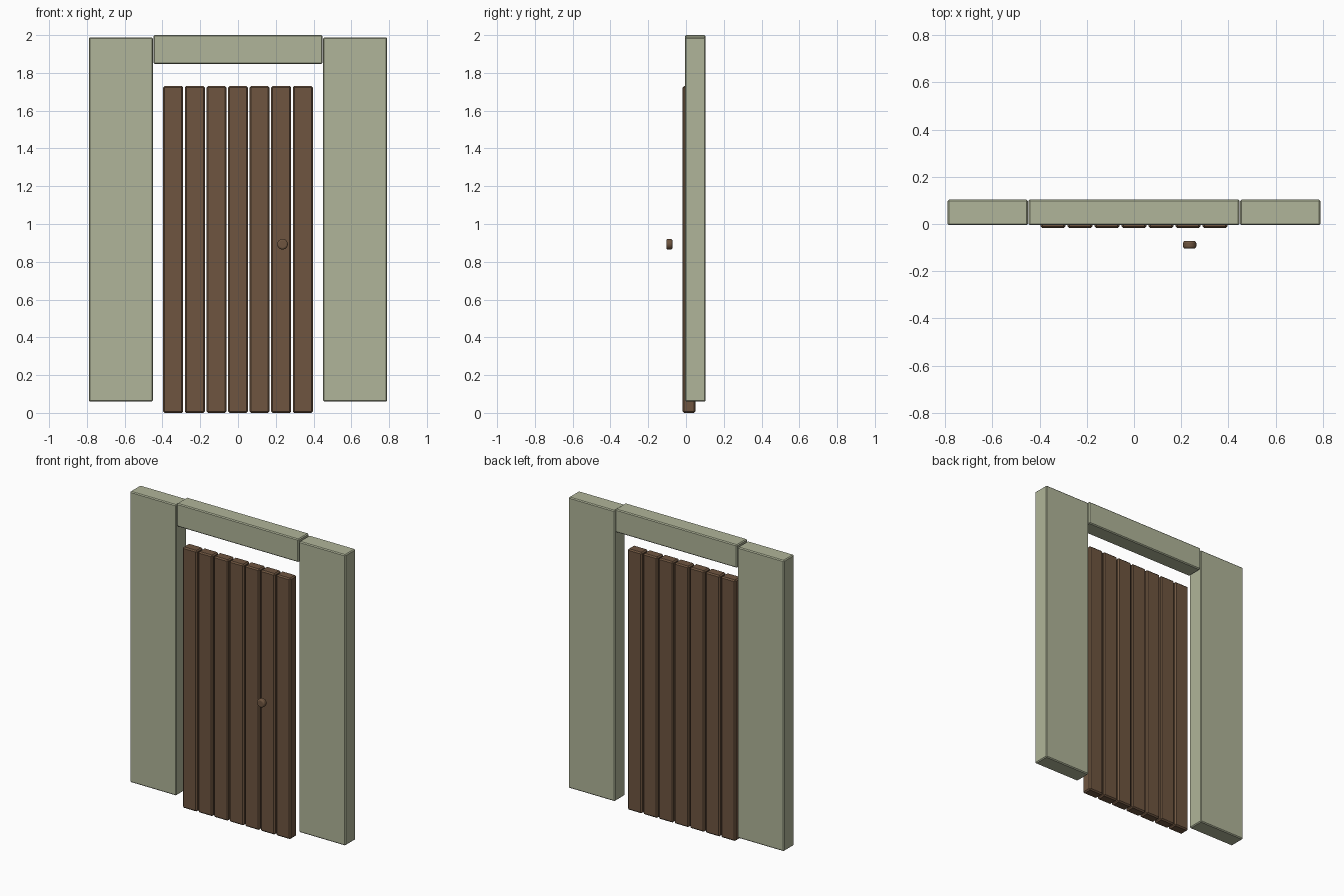
import bpy
import math

cube = bpy.data.objects.get("Cube")
if cube:
    bpy.data.objects.remove(cube, do_unlink=True)


def make_material(name, rgb):
    mat = bpy.data.materials.new(name)
    mat.use_nodes = True
    colour = (*rgb, 1.0)
    mat.diffuse_color = colour
    mat.node_tree.nodes["Principled BSDF"].inputs["Base Color"].default_value = colour
    return mat


plaster = make_material("sage plaster", (0.434, 0.462, 0.319))
wood = make_material("brown wood", (0.156, 0.091, 0.051))


def finish(obj, name, mat, bevel, segments):
    obj.name = name
    obj.data.materials.append(mat)
    mod = obj.modifiers.new("soft edges", 'BEVEL')
    mod.width = bevel
    mod.segments = segments
    mod.limit_method = 'ANGLE'
    return obj


def box(name, x, y, z, mat, bevel, segments=1):
    """Bevelled box given its (min, max) range on each axis."""
    spans = (x, y, z)
    bpy.ops.mesh.primitive_cube_add(size=1, location=[(a + b) / 2 for a, b in spans])
    obj = bpy.context.object
    obj.scale = [b - a for a, b in spans]
    bpy.ops.object.transform_apply(location=False, rotation=False, scale=True)
    return finish(obj, name, mat, bevel, segments)


# Wall panels on both sides and the lintel between them
WALL_Y = (-0.005, 0.104)
box("left_wall_panel", (0.45, 0.79), WALL_Y, (0.06, 1.988), plaster, 0.006)
box("right_wall_panel", (-0.79, -0.45), WALL_Y, (0.06, 1.988), plaster, 0.006)
box("lintel", (-0.447, 0.447), WALL_Y, (1.847, 2.0), plaster, 0.006)

# Row of door planks
PLANKS, PITCH, WIDTH = 7, 0.1143, 0.106
for i in range(PLANKS):
    cx = (i - (PLANKS - 1) / 2) * PITCH
    box(f"door_plank_{i + 1}", (cx - WIDTH / 2, cx + WIDTH / 2),
        (-0.018, 0.05), (0, 1.73), wood, 0.008)

# Round door knob, standing off the door
bpy.ops.mesh.primitive_cylinder_add(vertices=24, radius=0.028, depth=0.032,
                                    location=(0.236, -0.088, 0.893),
                                    rotation=(math.pi / 2, 0, 0))
finish(bpy.context.object, "door_knob", wood, 0.009, 3)
bpy.ops.object.shade_smooth_by_angle()
